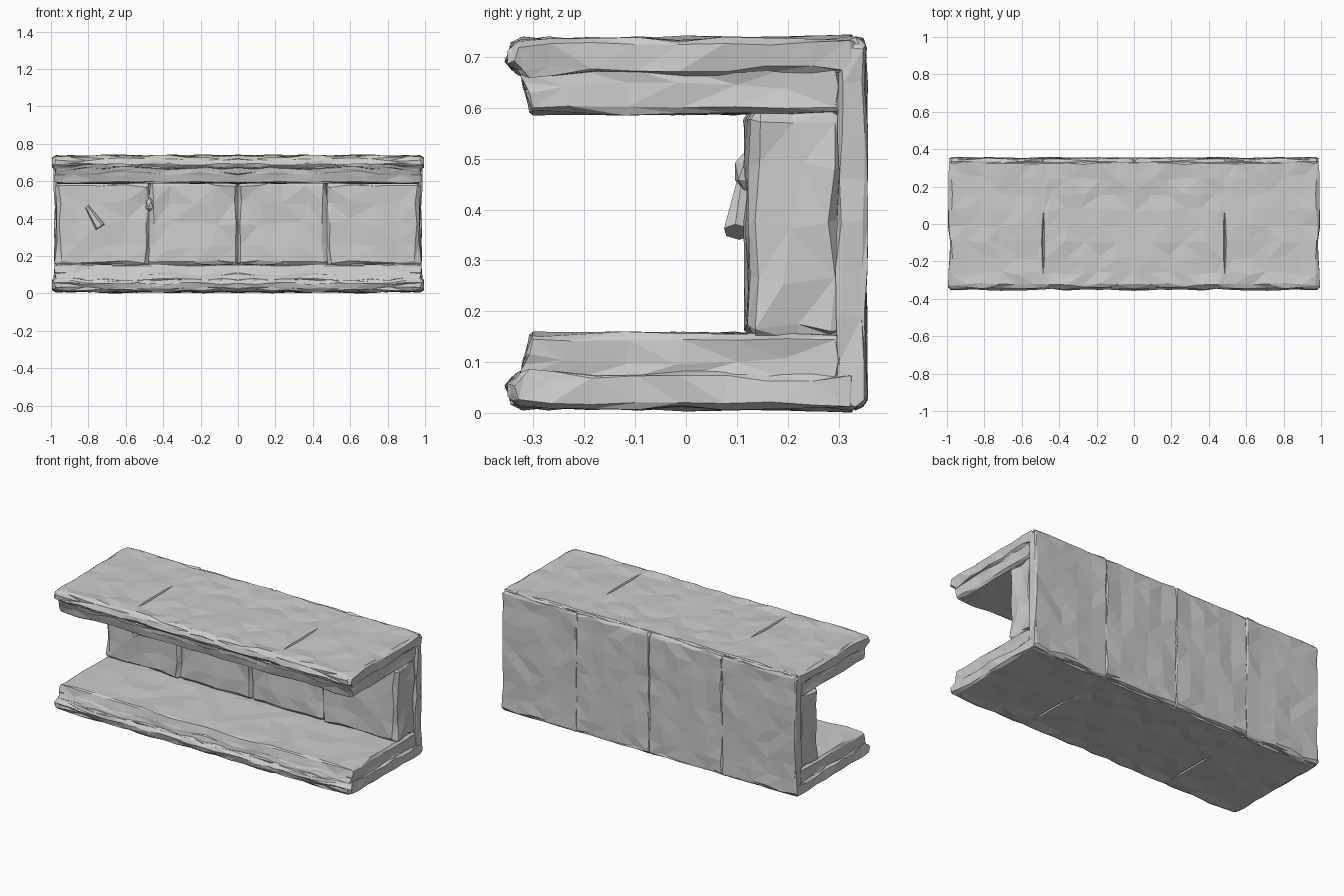
import bpy, bmesh, random
from mathutils import Vector, noise

if "Cube" in bpy.data.objects:
    bpy.data.objects.remove(bpy.data.objects["Cube"])

random.seed(4)
MID = 0.3725  # mirror height of the C-shaped section


def finish(name, bm, mirror=None):
    mesh = bpy.data.meshes.new(name)
    bm.to_mesh(mesh)
    bm.free()
    ob = bpy.data.objects.new(name, mesh)
    ob.location.z = MID
    bpy.context.collection.objects.link(ob)
    if mirror:
        m = ob.modifiers.new("mirror", 'MIRROR')
        m.use_axis = mirror
        m.merge_threshold = 0.0005
    return ob


def slice_mesh(bm, axis, pos, clear=False):
    co, no = Vector(), Vector()
    co[axis], no[axis] = pos, 1
    bmesh.ops.bisect_plane(bm, geom=bm.verts[:] + bm.edges[:] + bm.faces[:],
                           plane_co=co, plane_no=no, clear_inner=clear)


def hewn(bm, profile, x0, x1, bevel, steps, rough, groove=False):
    """Extrude a (y, z) profile along x, chip its edges and facet its faces."""
    face = bm.faces.new([bm.verts.new((x0, y, z)) for y, z in profile])
    ext = bmesh.ops.extrude_face_region(bm, geom=[face])
    for v in ext['geom']:
        if isinstance(v, bmesh.types.BMVert):
            v.co.x = x1
    bmesh.ops.recalc_face_normals(bm, faces=bm.faces[:])
    bmesh.ops.bevel(bm, geom=bm.edges[:], offset=bevel, segments=1,
                    affect='EDGES', clamp_overlap=True)
    if x0 < 0:
        slice_mesh(bm, 0, 0, clear=True)
        x0 = 0
    lows = [x0] + [min(p[i] for p in profile) for i in (0, 1)]
    highs = [x1] + [max(p[i] for p in profile) for i in (0, 1)]
    for axis in range(3):
        n = max(1, round((highs[axis] - lows[axis]) / steps[axis]))
        for i in range(1, n):
            slice_mesh(bm, axis, lows[axis] + (highs[axis] - lows[axis]) * i / n)
    if groove:
        for x in (0.478, 0.485, 0.492):
            slice_mesh(bm, 0, x)
    bm.normal_update()
    moves = []
    for v in bm.verts:
        n = v.link_faces[0].normal
        flat = all(f.normal.dot(n) > 0.99 for f in v.link_faces)
        r = Vector([random.uniform(-1, 1) for _ in range(3)])
        near = groove and abs(v.co.x - 0.485) < 0.012
        if near:
            d = Vector()
            if flat and abs(v.co.x - 0.485) < 0.001 and -0.24 < v.co.y < 0.02:
                d = -n * 0.012
        elif flat:
            h = r.dot(n)
            d = (r - n * h) * min(steps) * 0.3 + n * (h - 0.2) * rough
        else:
            d = r * rough
        d += noise.noise_vector(v.co * 7) * rough * 0.5
        if v.co.x < 1e-4:
            d.x = 0
        moves.append((v, d))
    for v, d in moves:
        v.co += d
    bmesh.ops.triangulate(bm, faces=bm.faces[:])


def slab(name, profile, x1, bevel, steps, rough, groove=False):
    bm = bmesh.new()
    hewn(bm, profile, -x1, x1, bevel, steps, rough, groove)
    finish(name, bm, (True, False, True))


def planks(name, profile, splits, bevel, steps, rough):
    """A row of upright boards on the right half, mirrored to the left."""
    whole = bpy.data.meshes.new(name + "_temp")
    out = bmesh.new()
    for x0, x1 in zip(splits, splits[1:]):
        bm = bmesh.new()
        hewn(bm, profile, x0, x1, bevel, steps, rough)
        bm.to_mesh(whole)
        bm.free()
        out.from_mesh(whole)
    bpy.data.meshes.remove(whole)
    finish(name, out, (True, False, False))


# Outer top and bottom slabs with a rounded front lip
slab("outer_slabs",
     [(-0.354, 0.332), (-0.335, 0.362), (0.335, 0.366), (0.335, 0.293),
      (-0.32, 0.293), (-0.348, 0.308)],
     0.988, 0.012, (0.09, 0.09, 0.05), 0.006, groove=True)

# Inner layers with a sloping front edge
slab("inner_slabs",
     [(-0.33, 0.31), (-0.322, 0.28), (-0.303, 0.217), (0.305, 0.217), (0.305, 0.31)],
     0.976, 0.008, (0.11, 0.1, 0.05), 0.006)

# Back boards
planks("back_boards",
       [(0.298, -0.35), (0.34, -0.366), (0.354, -0.35),
        (0.354, 0.35), (0.34, 0.366), (0.298, 0.35)],
       [0, 0.488, 0.982], 0.007, (0.1, 0.04, 0.09), 0.005)

# Thick inner wall
planks("inner_wall",
       [(0.12, -0.225), (0.305, -0.225), (0.305, 0.225), (0.12, 0.225)],
       [0, 0.475, 0.972], 0.02, (0.12, 0.08, 0.1), 0.009)

# Tapered peg leaning on the inner wall
bm = bmesh.new()
bmesh.ops.create_cone(bm, cap_ends=True, segments=6, radius1=0.028,
                      radius2=0.011, depth=0.13)
peg = finish("peg", bm)
axis = Vector((-0.07, 0.012, 0.108))
peg.rotation_euler = axis.to_track_quat('Z', 'Y').to_euler()
peg.location = (-0.772, 0.107, 0.41)

# Small knob
bm = bmesh.new()
bmesh.ops.create_icosphere(bm, subdivisions=1, radius=1)
knob = finish("knob", bm)
knob.scale = (0.024, 0.022, 0.038)
knob.location = (-0.472, 0.115, 0.475)
